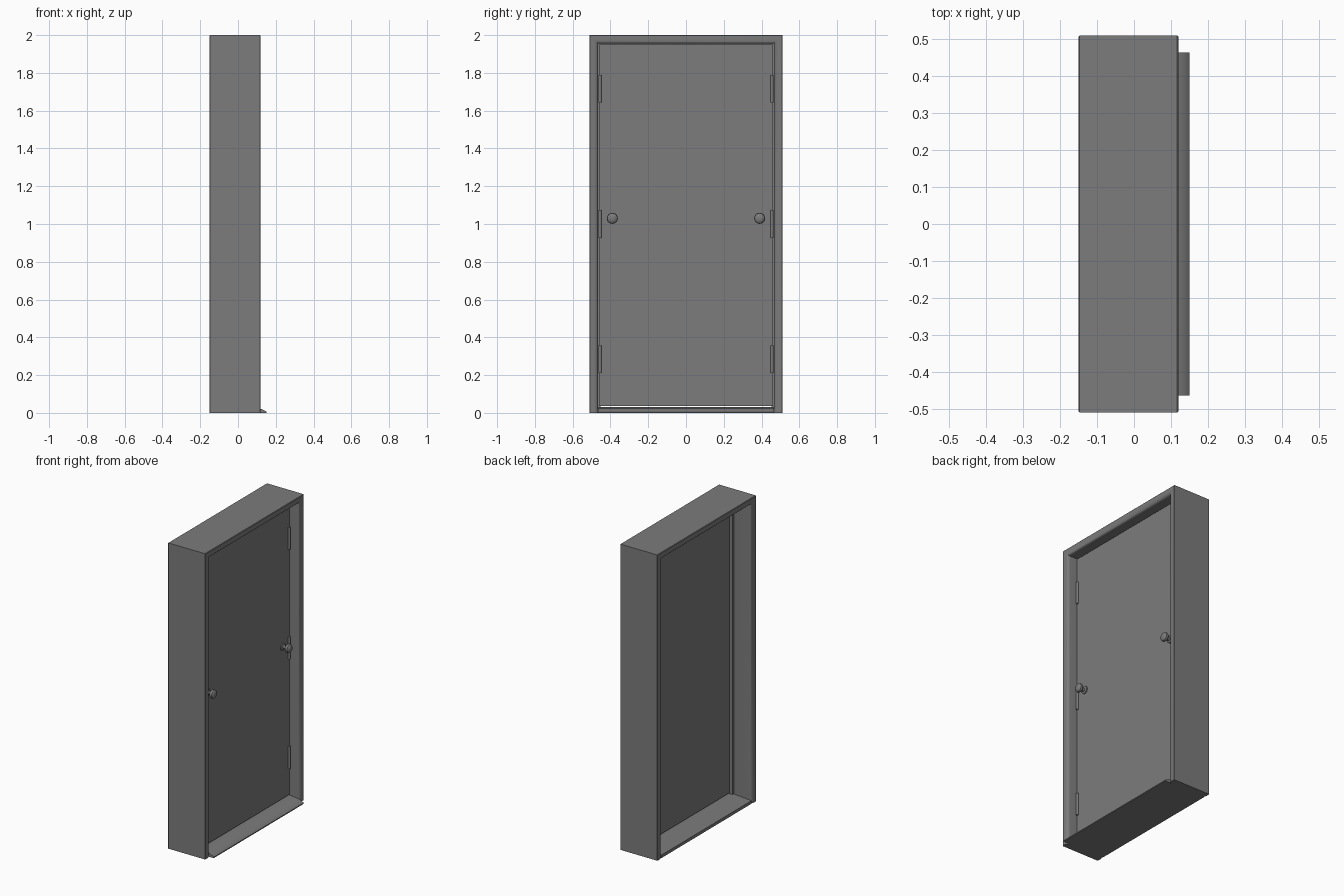
import bpy, bmesh, math

if "Cube" in bpy.data.objects:
    bpy.data.objects.remove(bpy.data.objects["Cube"])

grey = bpy.data.materials.new("mid_grey")
grey.diffuse_color = (0.2, 0.2, 0.2, 1)
grey.use_nodes = True
grey.node_tree.nodes["Principled BSDF"].inputs["Base Color"].default_value = grey.diffuse_color


def finish(bm, name, smooth=True):
    bmesh.ops.recalc_face_normals(bm, faces=bm.faces)
    me = bpy.data.meshes.new(name)
    bm.to_mesh(me)
    bm.free()
    me.materials.append(grey)
    ob = bpy.data.objects.new(name, me)
    bpy.context.collection.objects.link(ob)
    if smooth:
        bpy.ops.object.select_all(action='DESELECT')
        ob.select_set(True)
        bpy.context.view_layer.objects.active = ob
        bpy.ops.object.shade_smooth_by_angle(angle=math.radians(35))
    return ob


def sweep(name, rings):
    """Skin equal-length closed rings and cap both ends."""
    bm = bmesh.new()
    loops = [[bm.verts.new(p) for p in r] for r in rings]
    n = len(loops[0])
    for a, b in zip(loops, loops[1:]):
        for i in range(n):
            j = (i + 1) % n
            bm.faces.new((a[i], a[j], b[j], b[i]))
    bm.faces.new(loops[0])
    bm.faces.new(loops[-1])
    return finish(bm, name)


def box(name, x0, x1, y0, y1, z0, z1):
    return sweep(name, [[(x0, y0, z), (x1, y0, z), (x1, y1, z), (x0, y1, z)]
                        for z in (z0, z1)])


def lathe(name, profile, y, z, axis_x, n=24, axis='X'):
    """Revolve (radius, height) pairs about an x or z axis."""
    rings = []
    for r, h in profile:
        ring = []
        for i in range(n):
            a = 2 * math.pi * i / n
            c, s = r * math.cos(a), r * math.sin(a)
            ring.append((axis_x + h, y + c, z + s) if axis == 'X'
                        else (axis_x + c, y + s, z + h))
        rings.append(ring)
    return sweep(name, rings)


# Door frame: (inward offset, x) profile mitred round both jambs and the head
profile = [(0, -.147), (0, .117), (.003, .12), (.026, .12), (.036, .117),
           (.043, .11), (.045, .10), (.045, .002), (.058, .002), (.058, -.02),
           (.045, -.02), (.045, -.13), (.043, -.14), (.036, -.147),
           (.026, -.15), (.003, -.15)]
corners = [(-1, False), (-1, True), (1, True), (1, False)]
sweep("door_frame", [[(x, s * (.51 - u), 2 - u if top else 0) for u, x in profile]
                     for s, top in corners])

# Threshold with sloping nose
sill = [(-.148, 0), (-.148, .02), (-.02, .03), (.05, .03), (.12, .022),
        (.147, .01), (.15, .006), (.15, 0)]
sweep("threshold", [[(x, y, z) for x, z in sill] for y in (-.465, .465)])

# Door leaf
box("door_leaf", .002, .05, -.460, .460, .036, 1.95)

# Knobs and hinges on both sides
knob = [(.024, 0), (.024, .006), (.012, .01), (.011, .026), (.02, .03), (.027, .036),
        (.029, .043), (.027, .051), (.02, .057), (.01, .06), (.003, .0605)]
for s, side in ((-1, "left"), (1, "right")):
    lathe("knob_" + side, knob, s * .39, 1.03, .05)
    for i, z in enumerate((.283, 1.0, 1.717)):
        lathe(f"hinge_{side}_{i + 1}", [(.008, -.073), (.008, .073)],
              s * .455, z, .053, 12, 'Z')
